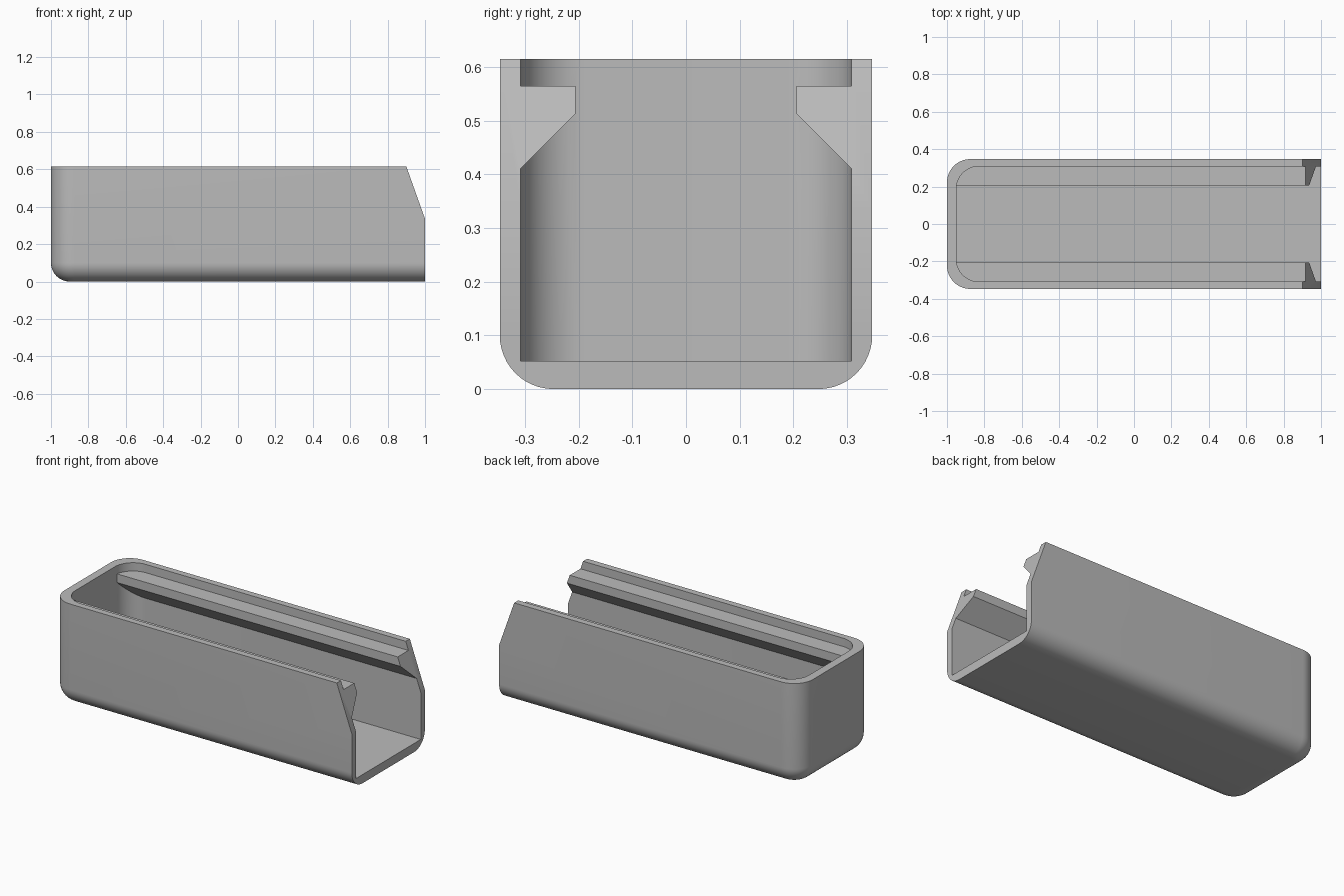
import bpy
import bmesh
from math import sin, cos, pi, radians

cube = bpy.data.objects.get("Cube")
if cube:
    bpy.data.objects.remove(cube, do_unlink=True)

HALF_W, TOP = 0.347, 0.615      # outer half width and height
INNER_W, FLOOR = 0.308, 0.052   # cavity half width and floor height
FILLET = 0.1                    # bottom edge radius
STEPS = 12

grey = bpy.data.materials.new("plain_grey")
grey.use_nodes = True
grey.diffuse_color = (0.5, 0.5, 0.5, 1)
grey.node_tree.nodes["Principled BSDF"].inputs["Base Color"].default_value = (0.5, 0.5, 0.5, 1)


def outline(back, front, half_w, radius):
    """Plan outline with a square front end and two rounded back corners."""
    pts = [(front, -half_w), (front, half_w)]
    for side in (1, -1):
        for i in range(STEPS + 1):
            a = pi / 2 * (i / STEPS if side == 1 else 1 - i / STEPS)
            pts.append((back + radius - radius * sin(a),
                        side * (half_w - radius + radius * cos(a))))
    return pts


def loft(name, rings):
    """Closed solid through rings of matching points."""
    bm = bmesh.new()
    loops = [[bm.verts.new(p) for p in ring] for ring in rings]
    bm.faces.new(loops[0])
    bm.faces.new(loops[-1])
    n = len(loops[0])
    for a, b in zip(loops, loops[1:]):
        for i in range(n):
            j = (i + 1) % n
            bm.faces.new((a[i], a[j], b[j], b[i]))
    bmesh.ops.recalc_face_normals(bm, faces=bm.faces)
    mesh = bpy.data.meshes.new(name)
    bm.to_mesh(mesh)
    bm.free()
    mesh.materials.append(grey)
    obj = bpy.data.objects.new(name, mesh)
    bpy.context.collection.objects.link(obj)
    return obj


def combine(target, cutter, operation):
    """Apply a boolean and remove its cutter."""
    cutter.hide_render = True
    mod = target.modifiers.new("cut", 'BOOLEAN')
    mod.operation, mod.object, mod.solver = operation, cutter, 'EXACT'
    bpy.ops.object.select_all(action='DESELECT')
    bpy.context.view_layer.objects.active = target
    target.select_set(True)
    bpy.ops.object.modifier_apply(modifier=mod.name)
    bpy.data.objects.remove(cutter, do_unlink=True)


# Outer shell: plan outline shrinking around the bottom fillet
rings = []
for i in range(STEPS + 1):
    a = pi / 2 * i / STEPS
    inset = FILLET * (1 - sin(a))
    z = FILLET * (1 - cos(a))
    rings.append([(x, y, z) for x, y in outline(-1 + inset, 1, HALF_W - inset, 0.125 - inset)])
rings.append([(x, y, TOP) for x, y in outline(-1, 1, HALF_W, 0.125)])
tray = loft("tray_with_rails", rings)

# Cavity: rounded plan limited by a section that leaves the two rails standing
plan = outline(-0.95, 1.2, INNER_W, 0.12)
cavity = loft("cavity_cutter", [[(x, y, z) for x, y in plan] for z in (FLOOR, 0.8)])
half = [(INNER_W + 0.1, 0), (INNER_W + 0.1, 0.311), (0.206, 0.513),
        (0.206, 0.565), (INNER_W + 0.1, 0.565), (INNER_W + 0.1, 0.9)]
section = half + [(-y, z) for y, z in reversed(half)]
rail_gap = loft("rail_gap_cutter", [[(x, y, z) for y, z in section] for x in (-1.2, 1.4)])
combine(cavity, rail_gap, 'INTERSECT')
combine(tray, cavity, 'DIFFERENCE')

# Sloped upper part of the open end
slope = [(0.8643, 0.715), (1.0357, 0.235), (1.3, 0.235), (1.3, 0.715)]
wedge = loft("slope_cutter", [[(x, y, z) for x, z in slope] for y in (-0.5, 0.5)])
combine(tray, wedge, 'DIFFERENCE')

bpy.ops.object.shade_smooth_by_angle(angle=radians(30))
